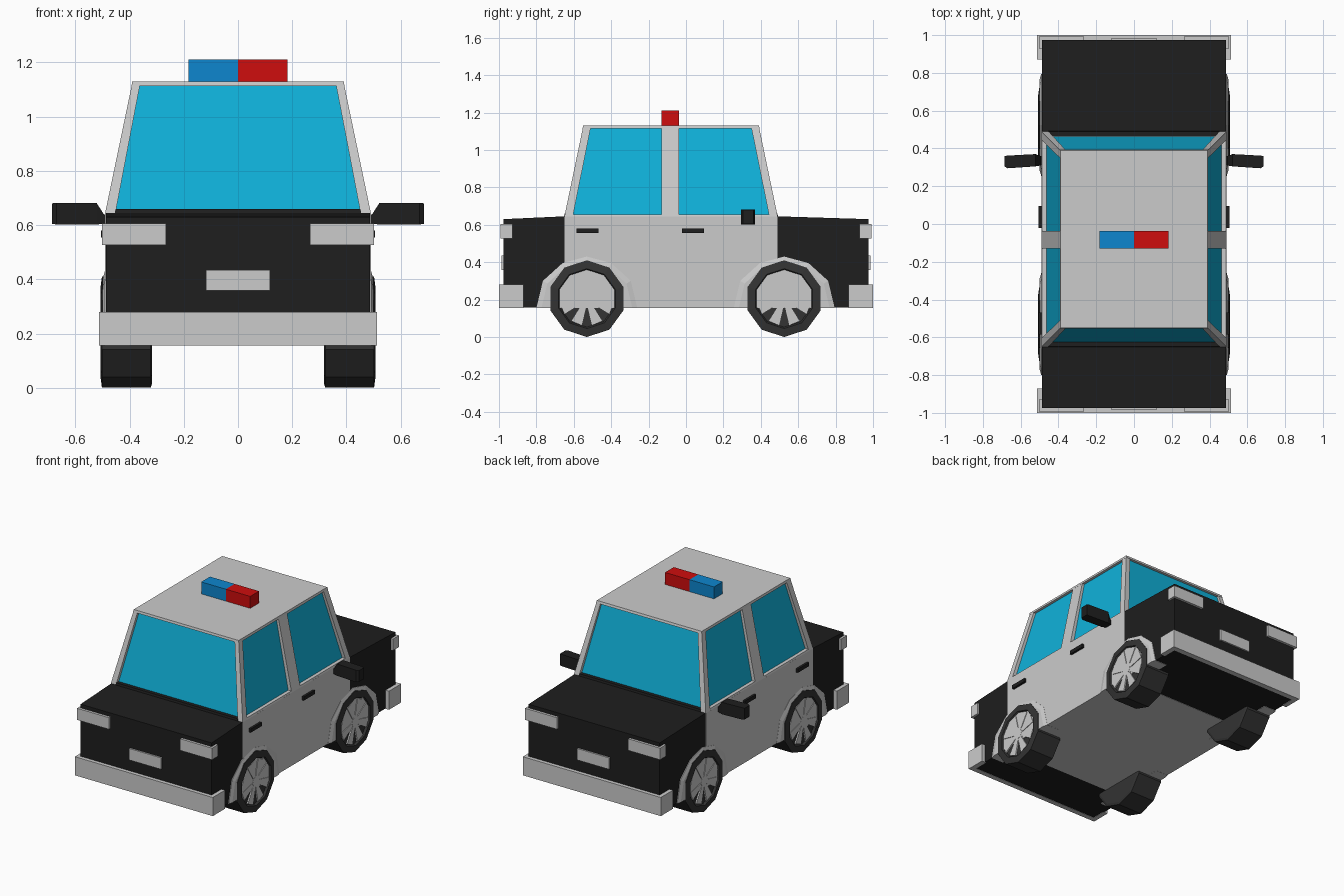
import bpy, bmesh
from math import sin, cos, pi

if "Cube" in bpy.data.objects:
    bpy.data.objects.remove(bpy.data.objects["Cube"])


def material(name, rgb):
    m = bpy.data.materials.new(name)
    m.diffuse_color = (*rgb, 1)
    m.use_nodes = True
    m.node_tree.nodes["Principled BSDF"].inputs["Base Color"].default_value = m.diffuse_color
    return m


BLACK = material("black_paint", (0.013, 0.013, 0.013))
RUBBER = material("rubber", (0.033, 0.033, 0.033))
GLASS = material("glass", (0.005, 0.44, 0.70))
RED = material("red_lamp", (0.62, 0.004, 0.004))
BLUE = material("blue_lamp", (0.004, 0.24, 0.62))


def loft(name, loops, mat=None):
    """Skin a series of equal-length loops and cap both ends."""
    bm = bmesh.new()
    rings = [[bm.verts.new(p) for p in loop] for loop in loops]
    n = len(rings[0])
    for a, b in zip(rings, rings[1:]):
        for i in range(n):
            j = (i + 1) % n
            bm.faces.new((a[i], a[j], b[j], b[i]))
    bm.faces.new(rings[0])
    bm.faces.new(rings[-1])
    bmesh.ops.recalc_face_normals(bm, faces=bm.faces)
    me = bpy.data.meshes.new(name)
    bm.to_mesh(me)
    bm.free()
    if mat:
        me.materials.append(mat)
    ob = bpy.data.objects.new(name, me)
    bpy.context.collection.objects.link(ob)
    return ob


def rect(x0, x1, y0, y1, z):
    return [(x0, y0, z), (x1, y0, z), (x1, y1, z), (x0, y1, z)]


def box(name, x, y, z, mat=None):
    return loft(name, [rect(*x, *y, z[0]), rect(*x, *y, z[1])], mat)


def side_prism(name, pts, x0, x1, mat=None):
    return loft(name, [[(x, y, z) for y, z in pts] for x in (x0, x1)], mat)


# lower body: grey middle, black hood and trunk
box("door_section", (-.49, .49), (-.65, .49), (.155, .645))
side_prism("hood", [(-.975, .157), (-.975, .63), (-.65, .645), (-.645, .157)], -.487, .487, BLACK)
side_prism("trunk", [(.975, .157), (.975, .63), (.49, .645), (.485, .157)], -.487, .487, BLACK)

# cabin: recessed glass, roof slab, sills
loft("windows", [rect(-.467, .467, -.627, .467, .64), rect(-.373, .373, -.53, .375, 1.125)], GLASS)
loft("roof", [rect(-.393, .393, -.553, .394, 1.114), rect(-.39, .39, -.55, .39, 1.13)])
loft("window_sill", [rect(-.49, .49, -.65, .49, .644), rect(-.487, .487, -.647, .487, .656)])
for s, y in ((-1, -.645), (1, .485)):
    loft("cowl", [rect(-.455, .455, *sorted((y + s * .008, y - s * .02)), .64),
                  rect(-.452, .452, *sorted((y + s * .004, y - s * .02)), .659)], BLACK)

for s in (-1, 1):
    # corner and centre pillars
    for yb, yt, d in ((-.65, -.55, 1), (.49, .39, -1)):
        loft("corner_pillar", [rect(s * .452, s * .49, yb, yb + d * .045, .645),
                               rect(s * .36, s * .39, yt, yt + d * .042, 1.125)])
    loft("centre_pillar", [rect(s * .44, s * .49, -.13, -.037, .645),
                           rect(s * .35, s * .39, -.13, -.037, 1.125)])

    # door handles
    for y in (-.585, -.022):
        box("door_handle", (s * .48, s * .505), (y, y + .117), (.555, .58), BLACK)

    # side mirror with tapered arm
    loft("side_mirror", [[(s * x, y0, z0), (s * x, y1, z0), (s * x, y1, z1), (s * x, y0, z1)]
                         for x, y0, y1, z0, z1 in ((.48, .315, .355, .605, .635),
                                                   (.495, .31, .36, .605, .64),
                                                   (.522, .305, .37, .602, .682),
                                                   (.67, .295, .362, .602, .682),
                                                   (.686, .305, .36, .605, .68))], BLACK)

    # lamps at both ends
    for e in (-1, 1):
        box("end_lamp", (s * .265, s * .502), (e * .928, e * .992), (.527, .605))

    for yc in (-.53, .525):
        # flared wheel arch
        arch = [(-.27, .154), (-.235, .30), (-.13, .395), (0, .43),
                (.13, .395), (.235, .30), (.27, .154)]
        loft("wheel_arch", [[(s * x, yc + y * k, .154 + (z - .154) * k) for y, z in arch]
                            for x, k in ((.40, 1), (.491, 1), (.499, .9))])

        # ten-sided tyre with dished face
        loft("tyre", [[(s * x, yc + r * sin(i * pi / 5), .205 + r * cos(i * pi / 5))
                       for i in range(10)]
                      for x, r in ((.317, .19), (.322, .205), (.502, .205),
                                   (.508, .16), (.494, .152))], RUBBER)

        # wedge spokes and hub
        for k in range(8):
            c, d = cos((k + .5) * pi / 4), sin((k + .5) * pi / 4)
            wedge = [(.02, -.012), (.143, -.032), (.143, .032), (.02, .012)]
            side_prism("wheel_spoke", [(yc + r * c - w * d, .205 + r * d + w * c)
                                       for r, w in wedge], s * .49, s * .503)
        side_prism("wheel_hub", [(yc + .035 * sin(i * pi / 4), .205 + .035 * cos(i * pi / 4))
                                 for i in range(8)], s * .49, s * .504)

# bumpers and plates at both ends
for e in (-1, 1):
    pts = [(-.513, .87), (-.513, 1), (.513, 1), (.513, .87),
           (.48, .87), (.48, .965), (-.48, .965), (-.48, .87)]
    loft("bumper", [[(x, e * y, z) for x, y in pts] for z in (.155, .28)])
    box("blank_plate", (-.118, .118), (e * .96, e * .986), (.358, .435))

# roof light bar
box("blue_light", (-.182, 0), (-.13, -.037), (1.128, 1.21), BLUE)
box("red_light", (0, .182), (-.13, -.037), (1.128, 1.21), RED)
